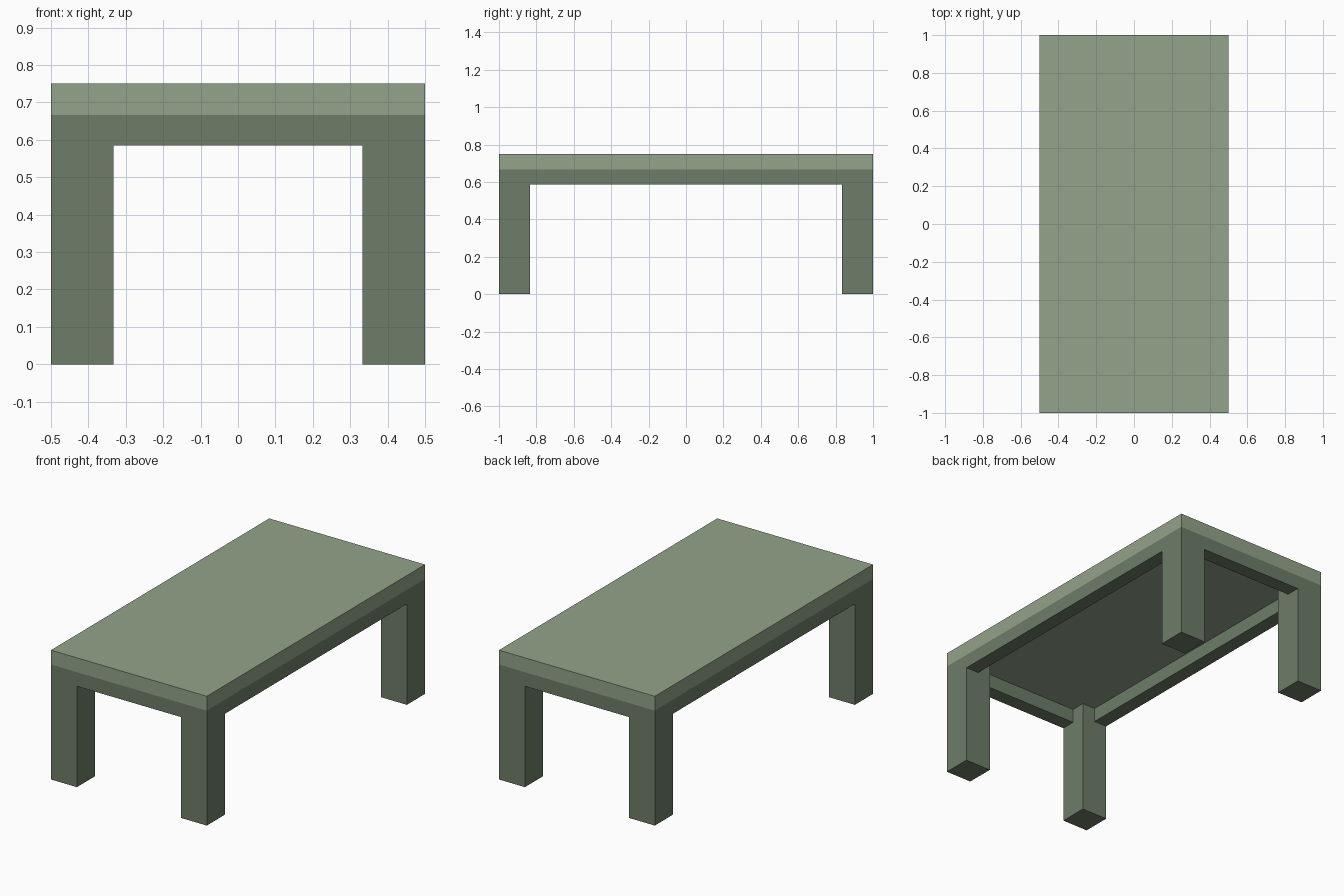
import bpy

cube = bpy.data.objects.get("Cube")
if cube:
    bpy.data.objects.remove(cube, do_unlink=True)

HALF_X, HALF_Y = 0.5, 1.0
HEIGHT, SLAB_Z, APRON_Z = 0.75, 2 / 3, 0.585
LEG, APRON = 1 / 6, 1 / 12


def make_material(name, color):
    mat = bpy.data.materials.new(name)
    mat.use_nodes = True
    mat.diffuse_color = color
    mat.node_tree.nodes["Principled BSDF"].inputs["Base Color"].default_value = color
    return mat


def box(name, low, high, mat):
    """Box spanning two opposite corners."""
    center = [(a + b) / 2 for a, b in zip(low, high)]
    size = [b - a for a, b in zip(low, high)]
    bpy.ops.mesh.primitive_cube_add(size=1, location=center)
    obj = bpy.context.object
    obj.name = name
    obj.scale = size
    bpy.ops.object.transform_apply(location=False, rotation=False, scale=True)
    obj.data.materials.append(mat)
    return obj


def span(side, half, depth):
    """Interval of the given depth lying just inside one edge."""
    return sorted((side * half, side * (half - depth)))


light_green = make_material("light sage green", (0.292, 0.367, 0.254, 1))
dark_green = make_material("dark sage green", (0.156, 0.205, 0.138, 1))

# Table top
box("table_top", (-HALF_X, -HALF_Y, SLAB_Z), (HALF_X, HALF_Y, HEIGHT), light_green)

# Corner legs
for y_side, y_name in ((-1, "front"), (1, "back")):
    for x_side, x_name in ((-1, "right"), (1, "left")):
        x0, x1 = span(x_side, HALF_X, LEG)
        y0, y1 = span(y_side, HALF_Y, LEG)
        box(f"{y_name}_{x_name}_leg", (x0, y0, 0), (x1, y1, SLAB_Z), dark_green)

# Apron rails between the legs
inner_x, inner_y = HALF_X - LEG, HALF_Y - LEG
for side, name in ((-1, "front"), (1, "back")):
    y0, y1 = span(side, HALF_Y, APRON)
    box(f"{name}_apron", (-inner_x, y0, APRON_Z), (inner_x, y1, SLAB_Z), dark_green)
for side, name in ((-1, "right"), (1, "left")):
    x0, x1 = span(side, HALF_X, APRON)
    box(f"{name}_apron", (x0, -inner_y, APRON_Z), (x1, inner_y, SLAB_Z), dark_green)
